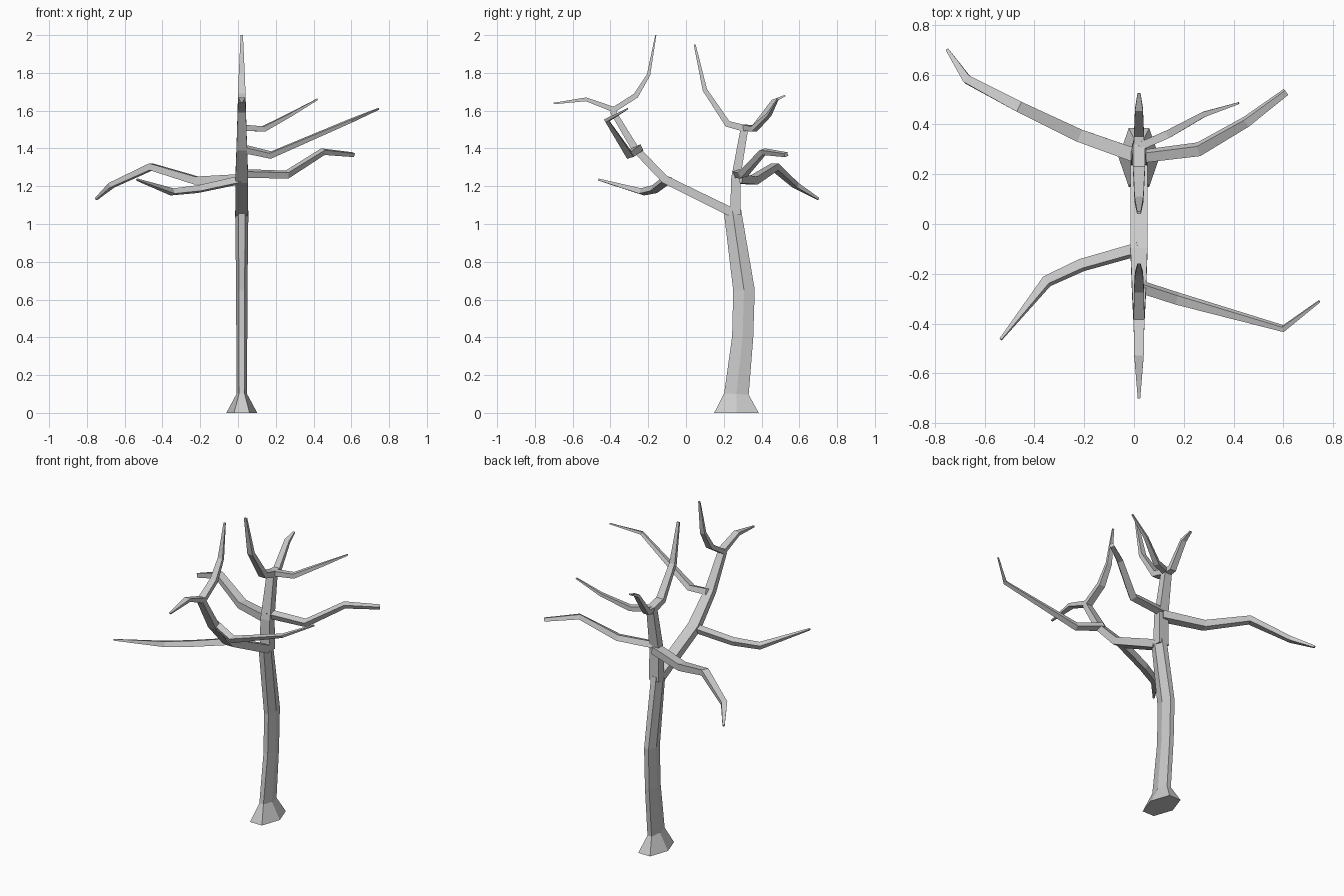
import bpy, bmesh
from math import cos, sin, pi, radians
from mathutils import Vector

CX = 0.02  # plane of the trunk and main boughs


def tube(name, rings, sides=4, phase=45, side=None):
    """Tapered limb: rings are (x, y, z, half width, half thickness)."""
    pts = [Vector(r[:3]) for r in rings]
    ang = [2 * pi * i / sides + radians(phase) for i in range(sides)]
    mx, my = max(cos(a) for a in ang), max(sin(a) for a in ang)
    bm = bmesh.new()
    loops = []
    for i, (p, r) in enumerate(zip(pts, rings)):
        t = Vector((0, 0, 0))
        if i > 0:
            t += (p - pts[i - 1]).normalized()
        if i < len(pts) - 1:
            t += (pts[i + 1] - p).normalized()
        t.normalize()
        u = Vector(side) if side else t.cross(Vector((0, 0, 1))).normalized()
        v = u.cross(t).normalized()
        loops.append([bm.verts.new(p + u * r[3] * cos(a) / mx + v * r[4] * sin(a) / my)
                      for a in ang])
    for a, b in zip(loops, loops[1:]):
        for k in range(sides):
            j = (k + 1) % sides
            bm.faces.new((a[k], a[j], b[j], b[k]))
    bm.faces.new(loops[0])
    bm.faces.new(loops[-1])
    bmesh.ops.recalc_face_normals(bm, faces=bm.faces)
    me = bpy.data.meshes.new(name)
    bm.to_mesh(me)
    bm.free()
    ob = bpy.data.objects.new(name, me)
    bpy.context.collection.objects.link(ob)


def bough(name, rings, sides=4, phase=45):
    """Limb lying in the x = CX plane: rings are (y, z, half width, half thickness)."""
    tube(name, [(CX,) + r for r in rings], sides, phase, (1, 0, 0))


# Six-sided trunk with flared foot
bough("trunk", [(.267, 0, .082, .118), (.267, .1, .028, .065), (.3, .4, .029, .056),
                (.307, .65, .03, .057), (.246, 1.07, .035, .046)], 6, 0)

# Main boughs and their upper forks
bough("back_bough", [(.262, 1.05, .034, .028), (.263, 1.24, .032, .024),
                     (.31, 1.51, .024, .02)])
bough("front_bough", [(.235, 1.065, .034, .024), (-.11, 1.235, .034, .022),
                      (-.27, 1.4, .028, .019), (-.39, 1.6, .022, .015)])
bough("back_fork_inner", [(.315, 1.505, .024, .018), (.22, 1.53, .024, .017),
                          (.1, 1.71, .018, .012), (.046, 1.95, .008, .005)])
bough("back_fork_outer", [(.3, 1.505, .022, .017), (.36, 1.51, .02, .016),
                          (.46, 1.65, .016, .009), (.525, 1.68, .006, .004)])
bough("front_fork_inner", [(-.39, 1.6, .022, .014), (-.265, 1.68, .02, .014),
                           (-.198, 1.79, .016, .009), (-.16, 2.0, .006, .003)])
bough("front_fork_outer", [(-.38, 1.605, .022, .014), (-.53, 1.66, .019, .01),
                           (-.7, 1.638, .005, .004)])

# Side branches
tube("branch_left_back", [(.02, .27, 1.24, .028, .024), (-.22, .355, 1.23, .026, .021),
                          (-.46, .47, 1.303, .022, .018), (-.67, .58, 1.205, .017, .013),
                          (-.75, .7, 1.133, .006, .006)])
tube("branch_right_back", [(.02, .27, 1.267, .026, .024), (.26, .3, 1.262, .028, .021),
                           (.45, .41, 1.383, .022, .018), (.61, .53, 1.367, .015, .013)], 4, 25)
tube("branch_right_upper", [(.02, .31, 1.51, .016, .016), (.135, .36, 1.503, .016, .014),
                            (.28, .44, 1.58, .011, .009), (.42, .485, 1.66, .004, .004)])
tube("branch_right_front", [(.02, -.25, 1.4, .025, .022), (.175, -.3, 1.365, .025, .02),
                            (.6, -.42, 1.548, .014, .011), (.745, -.31, 1.61, .005, .005)], 4, 25)
tube("branch_left_front", [(.02, -.1, 1.235, .027, .023), (-.21, -.165, 1.185, .026, .021),
                           (-.35, -.23, 1.17, .024, .019), (-.535, -.463, 1.235, .006, .006)], 4, 25)
